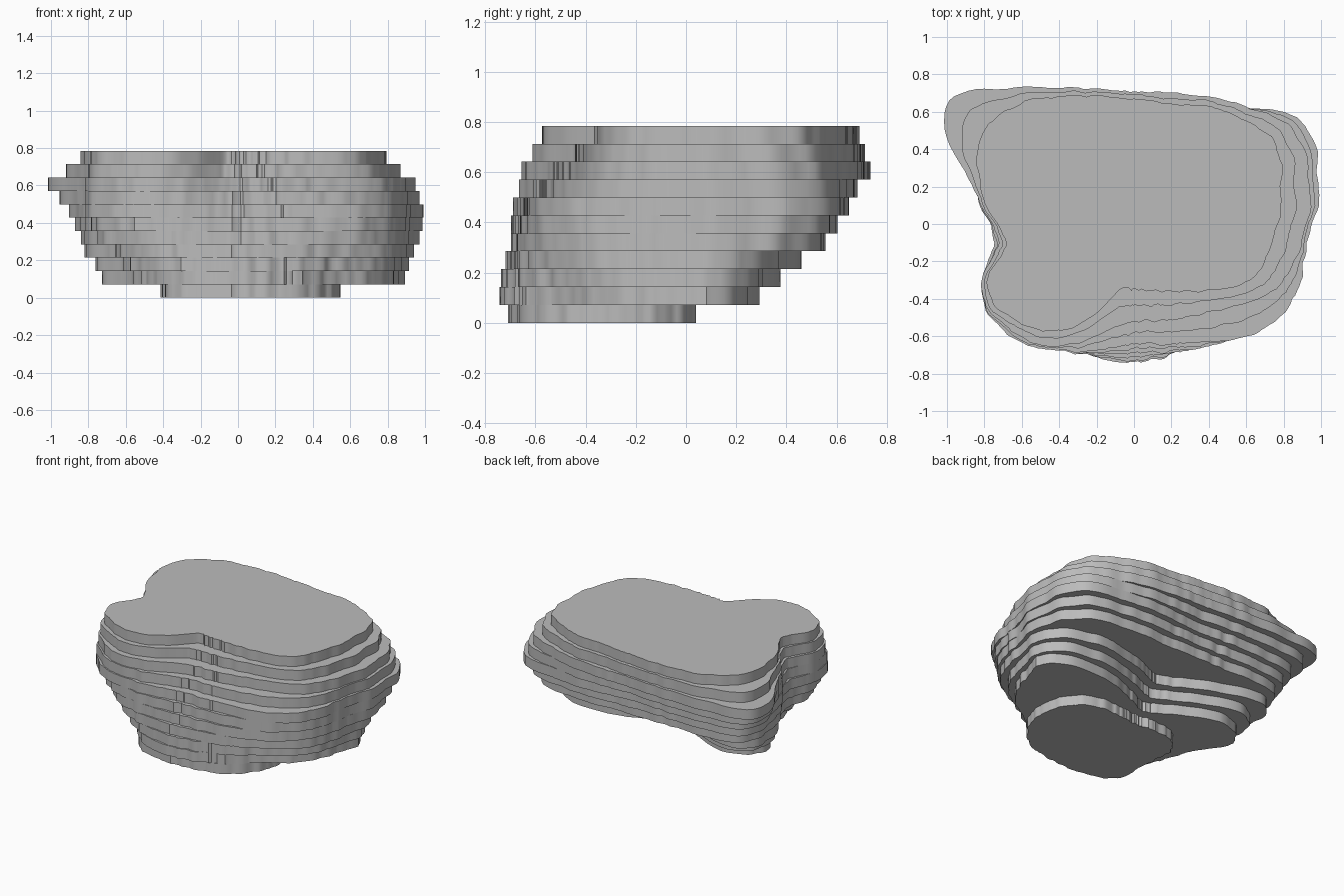
import bpy, bmesh, math, random

if "Cube" in bpy.data.objects:
    bpy.data.objects.remove(bpy.data.objects["Cube"], do_unlink=True)

random.seed(4)
CENTRE_Y = -0.1
HEIGHT = 0.785
LAYERS = 11
SUB = 11  # points between two neighbouring outline directions

# Key outlines: layer number -> radius (hundredths) every 18 degrees from +x
KEYS = {
    0: [50, 38, 22, 15, 12, 12, 12, 15, 21, 33, 40, 42, 48, 61, 61, 60, 61, 63, 62, 57],
    1: [84, 89, 58, 32, 22, 18, 21, 34, 66, 76, 60, 56, 58, 62, 64, 64, 63, 63, 65, 76],
    3: [90, 96, 78, 52, 38, 32, 38, 58, 92, 85, 66, 68, 70, 68, 63, 61, 62, 67, 75, 86],
    4: [92, 101, 98, 80, 68, 65, 68, 80, 98, 86, 72, 78, 75, 70, 62, 59, 61, 68, 79, 88],
    6: [93, 104, 110, 90, 78, 72, 77, 90, 108, 89, 75, 86, 84, 71, 60, 54, 57, 65, 82, 91],
    8: [90, 99, 104, 92, 84, 81, 87, 102, 124, 90, 73, 86, 81, 68, 50, 42, 44, 49, 60, 80],
    10: [74, 83, 92, 86, 78, 77, 83, 94, 100, 86, 69, 83, 74, 56, 27, 25, 27, 32, 44, 65],
}


def layer_radii(layer):
    """Outline of any layer, blended from the nearest key outlines."""
    low = max(k for k in KEYS if k <= layer)
    high = min(k for k in KEYS if k >= layer)
    t = (layer - low) / (high - low) if high > low else 0
    return [(a + (b - a) * t) / 100 for a, b in zip(KEYS[low], KEYS[high])]


def smooth_loop(radii):
    """Closed Catmull-Rom curve through the radii."""
    n, out = len(radii), []
    for i in range(n):
        a, b, c, d = (radii[(i + j) % n] for j in (-1, 0, 1, 2))
        for s in range(SUB):
            t = s / SUB
            out.append(b + 0.5 * t * (c - a + t * (2*a - 5*b + 4*c - d + t * (3 * (b - c) + d - a))))
    return out


def soft_noise(count, size):
    """Gentle repeating roughness for the walls."""
    raw = [random.uniform(-size, size) for _ in range(count)]
    return [(raw[i - 1] + raw[i] + raw[(i + 1) % count]) / 3 for i in range(count)]


def add_ring(bm, radii, z):
    n = len(radii)
    ring = []
    for i, r in enumerate(radii):
        angle = math.tau * i / n
        ring.append(bm.verts.new((r * math.cos(angle), CENTRE_Y + r * math.sin(angle), z)))
    return ring


def add_cap(bm, ring, z):
    middle = bm.verts.new((0, CENTRE_Y, z))
    for i, v in enumerate(ring):
        bm.faces.new((middle, v, ring[(i + 1) % len(ring)]))


# Stone material
stone = bpy.data.materials.new("grey_stone")
stone.use_nodes = True
grey = (0.5, 0.5, 0.5, 1)
stone.diffuse_color = grey
stone.node_tree.nodes["Principled BSDF"].inputs["Base Color"].default_value = grey

# Terraced body: every layer gives a wall, and neighbours meet in a flat step
bm = bmesh.new()
rings = []
step = HEIGHT / LAYERS
shared_noise = soft_noise(20 * SUB, 0.012)
for layer in range(LAYERS):
    own_noise = soft_noise(20 * SUB, 0.008)
    outline = [r + a + b for r, a, b in zip(smooth_loop(layer_radii(layer)), shared_noise, own_noise)]
    for k in (0, 1):
        rings.append(add_ring(bm, outline, (layer + k) * step))
for lower, upper in zip(rings, rings[1:]):
    for i in range(len(lower)):
        j = (i + 1) % len(lower)
        bm.faces.new((lower[i], lower[j], upper[j], upper[i]))
add_cap(bm, rings[0], 0)
add_cap(bm, rings[-1], HEIGHT)
bmesh.ops.recalc_face_normals(bm, faces=bm.faces)

mesh = bpy.data.meshes.new("terraced_rock")
bm.to_mesh(mesh)
bm.free()
mesh.materials.append(stone)
rock = bpy.data.objects.new("terraced_rock", mesh)
bpy.context.collection.objects.link(rock)

# Smooth walls, crisp terrace edges
bpy.ops.object.select_all(action="DESELECT")
rock.select_set(True)
bpy.context.view_layer.objects.active = rock
bpy.ops.object.shade_smooth_by_angle(angle=math.radians(40))
